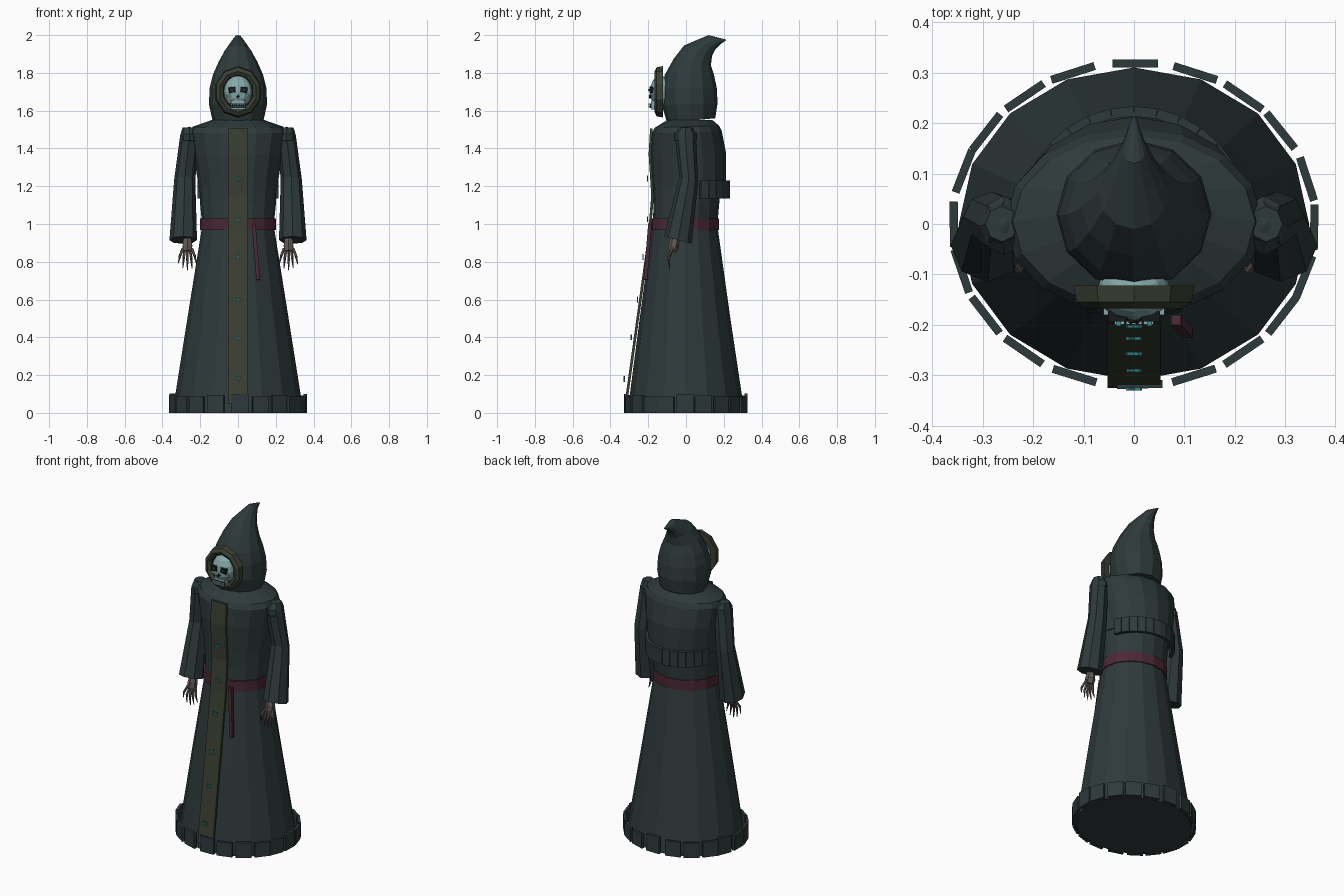
import bpy, bmesh, math, random
from mathutils import Vector, Matrix

if "Cube" in bpy.data.objects:
    bpy.data.objects.remove(bpy.data.objects["Cube"])

random.seed(4)

def mat(name, *rgb):
    m = bpy.data.materials.new(name)
    m.diffuse_color = (*rgb, 1)
    m.use_nodes = True
    m.node_tree.nodes["Principled BSDF"].inputs["Base Color"].default_value = m.diffuse_color
    return m

CLOTH = mat("cloth", 0.028, 0.042, 0.043)
TRIM = mat("trim", 0.042, 0.05, 0.032)
BELT = mat("belt_red", 0.07, 0.022, 0.034)
BONE = mat("bone", 0.12, 0.1, 0.09)
MASK = mat("pale_skull", 0.24, 0.4, 0.4)
DARK = mat("dark", 0.008, 0.01, 0.012)
GLOW = mat("teal", 0.04, 0.28, 0.3)

def finish(name, bm, material):
    bmesh.ops.recalc_face_normals(bm, faces=bm.faces)
    me = bpy.data.meshes.new(name)
    bm.to_mesh(me)
    bm.free()
    me.materials.append(material)
    ob = bpy.data.objects.new(name, me)
    bpy.context.collection.objects.link(ob)
    return ob

def loft(name, rings, n, material, cap=True):
    """Each ring: front y, front z, back y, back z, centre x, half width."""
    bm = bmesh.new()
    loops = []
    for yf, zf, yb, zb, cx, rx in rings:
        mid = Vector((cx, (yf + yb) / 2, (zf + zb) / 2))
        half = Vector((0, (yb - yf) / 2, (zb - zf) / 2))
        loops.append([bm.verts.new(mid + Vector((rx * math.cos(a), 0, 0)) + half * math.sin(a))
                      for a in (2 * math.pi * i / n for i in range(n))])
    for lo, hi in zip(loops, loops[1:]):
        for i in range(n):
            j = (i + 1) % n
            bm.faces.new((lo[i], lo[j], hi[j], hi[i]))
    if cap:
        bm.faces.new(loops[0])
        bm.faces.new(loops[-1])
    return finish(name, bm, material)

def add_box(bm, loc, size, rot=Matrix.Identity(4)):
    bmesh.ops.create_cube(bm, size=1, matrix=Matrix.Translation(loc) @ rot @ Matrix.Diagonal((*size, 1)))

def box(name, loc, size, material, rot=Matrix.Identity(4)):
    bm = bmesh.new()
    add_box(bm, loc, size, rot)
    return finish(name, bm, material)

def ball(name, loc, size, u, v, material):
    bm = bmesh.new()
    bmesh.ops.create_uvsphere(bm, u_segments=u, v_segments=v, radius=1,
                              matrix=Matrix.Translation(loc) @ Matrix.Diagonal((*size, 1)))
    return finish(name, bm, material)

def add_bone(bm, a, b, r1, r2, n=5):
    a, b = Vector(a), Vector(b)
    rot = (b - a).to_track_quat('Z', 'Y').to_matrix().to_4x4()
    bmesh.ops.create_cone(bm, cap_ends=True, segments=n, radius1=r1, radius2=r2, depth=(b - a).length,
                          matrix=Matrix.Translation((a + b) / 2) @ rot)

def tabs(name, angles, cy, rx, ry, z_range, width, thick, jitter):
    """Row of flat cloth tabs standing around an ellipse."""
    bm = bmesh.new()
    for a in angles:
        z0, z1 = z_range
        z1 -= random.uniform(0, jitter)
        turn = math.atan2(rx * math.sin(a) * rx, ry * math.cos(a) * rx) if jitter < 0 else \
            math.atan2(math.sin(a) / ry, math.cos(a) / rx)
        add_box(bm, (rx * math.cos(a), cy + ry * math.sin(a), (z0 + z1) / 2),
                (thick, width, z1 - z0), Matrix.Rotation(turn, 4, 'Z'))
    return finish(name, bm, CLOTH)

# Robe skirt, waist and shoulder cape
loft("robe_skirt", [(-.31, 0, .31, 0, 0, .347), (-.245, .5, .235, .5, 0, .268),
                    (-.178, 1.0, .165, 1.0, 0, .188)], 16, CLOTH)
loft("waist", [(-.176, .98, .165, .98, 0, .188), (-.172, 1.1, .175, 1.1, 0, .2),
               (-.18, 1.24, .19, 1.24, 0, .205)], 16, CLOTH)
loft("shoulder_cape", [(-.18, 1.2, .212, 1.18, 0, .207), (-.19, 1.37, .213, 1.37, 0, .235),
                       (-.182, 1.48, .19, 1.49, 0, .255), (-.165, 1.51, .175, 1.52, 0, .24),
                       (-.1, 1.55, .14, 1.55, 0, .14)], 16, CLOTH)

# Ragged hem and back pleats
tabs("ragged_hem", [2 * math.pi * (i + random.uniform(-.12, .12)) / 20 for i in range(20)],
     0, .357, .318, (0, .105), .09, .016, .02)
tabs("back_pleats", [math.radians(24 + 12 * i) for i in range(12)],
     .01, .215, .212, (1.135, 1.23), .044, .02, 0)

# Belt with hanging tail
loft("belt", [(-.19, .967, .176, .967, 0, .2), (-.19, 1.03, .176, 1.03, 0, .2)], 16, BELT)
bm = bmesh.new()
add_bone(bm, (.083, -.19, 1.0), (.107, -.215, .705), .014, .014, 4)
finish("belt_tail", bm, BELT)

# Front placket strip following the robe
path = [(-.325, .05), (-.2, .95), (-.194, 1.03), (-.184, 1.15), (-.198, 1.37), (-.19, 1.505)]
bm = bmesh.new()
rows = [[bm.verts.new((x, y + d, z)) for x, d in ((-.052, 0), (.052, 0), (.052, .014), (-.052, .014))]
        for y, z in path]
for lo, hi in zip(rows, rows[1:]):
    for i in range(4):
        j = (i + 1) % 4
        bm.faces.new((lo[i], lo[j], hi[j], hi[i]))
bm.faces.new(rows[0])
bm.faces.new(rows[-1])
finish("front_placket", bm, TRIM)

# Small cross-stitch marks on the placket
bm = bmesh.new()
for k, (y, z) in enumerate([(-.203, 1.24), (-.203, 1.025), (-.227, .825),
                            (-.257, .6), (-.29, .4), (-.327, .18)]):
    for s in (-1, 1):
        add_box(bm, (0, y, z), (.034, .006, .006), Matrix.Rotation(s * .75 + .2 * (k % 3 - 1), 4, 'Y'))
finish("stitch_marks", bm, GLOW)

# Hood with a backward-bent tip
loft("hood", [(-.1, 1.535, .155, 1.56, 0, .135), (-.128, 1.63, .167, 1.64, 0, .154),
              (-.128, 1.72, .163, 1.72, 0, .15), (-.112, 1.79, .148, 1.79, 0, .133),
              (-.065, 1.875, .132, 1.84, 0, .103), (-.01, 1.945, .138, 1.89, 0, .07),
              (.06, 1.975, .155, 1.925, 0, .045), (.12, 2.0, .18, 1.95, 0, .024),
              (.208, 1.978, .213, 1.973, 0, .004)], 12, CLOTH)

# Hood opening: rim and dark lining
bm = bmesh.new()
N = 10
rim = []
for i in range(N):
    a = 2 * math.pi * (i + .5) / N
    rim.append([bm.verts.new((r * math.cos(a), y, 1.7 + 1.08 * r * math.sin(a)))
                for r, y in ((.126, -.122), (.12, -.155), (.1, -.167), (.082, -.155), (.085, -.122))])
for i in range(N):
    p, q = rim[i], rim[(i + 1) % N]
    for k in range(5):
        m = (k + 1) % 5
        bm.faces.new((p[k], q[k], q[m], p[m]))
finish("hood_rim", bm, TRIM)
bm = bmesh.new()
bmesh.ops.create_circle(bm, cap_ends=True, segments=N, radius=.1,
                        matrix=Matrix.Translation((0, -.135, 1.7)) @ Matrix.Rotation(math.pi / 2, 4, 'X'))
finish("hood_lining", bm, DARK)

# Skull face
ball("skull", (0, -.135, 1.70), (.075, .056, .085), 12, 8, MASK)
box("jaw", (0, -.165, 1.63), (.075, .04, .045), MASK)
for s in (-1, 1):
    box("eye_socket", (s * .031, -.183, 1.71), (.037, .02, .03), DARK, Matrix.Rotation(s * .15, 4, 'Y'))
    box("eye_glow", (s * .031, -.197, 1.71), (.01, .01, .01), GLOW)
    box("cheekbone", (s * .045, -.17, 1.678), (.03, .02, .012), MASK)
box("nose_hole", (0, -.19, 1.675), (.014, .012, .018), DARK, Matrix.Rotation(math.pi / 4, 4, 'Y'))
box("mouth", (0, -.186, 1.627), (.085, .008, .024), DARK)
bm = bmesh.new()
for i in range(7):
    for z in (1.633, 1.621):
        add_box(bm, ((i - 3) * .0115, -.193, z), (.008, .012, .009))
finish("teeth", bm, MASK)

# Sleeves, shoulder caps and bony hands, mirrored left and right
for s, side in ((1, "left"), (-1, "right")):
    loft(side + "_sleeve", [(-.035, 1.51, .035, 1.51, s * .262, .032), (-.06, 1.47, .052, 1.47, s * .256, .05),
                            (-.035, 1.25, .064, 1.22, s * .282, .056),
                            (-.115, .935, .03, .895, s * .29, .073)], 8, CLOTH)
    ball(side + "_shoulder", (s * .258, -.003, 1.46), (.047, .062, .055), 8, 5, CLOTH)
    bm = bmesh.new()
    hand = Vector((s * .268, -.065, .885))
    add_bone(bm, hand + Vector((0, .01, .06)), hand, .022, .028, 6)
    add_bone(bm, hand, hand + Vector((0, -.008, -.03)), .03, .024, 6)
    for i, length in enumerate((.08, .105, .115, .105, .085)):
        t = (i - 2) / 2
        a = hand + Vector((t * .024, -.005, -.015))
        b = a + Vector((t * .016, -.022, -length * .5))
        c = a + Vector((t * .025, -.016, -length))
        add_bone(bm, a, b, .008, .007)
        add_bone(bm, b, c, .007, .002)
    finish(side + "_hand", bm, BONE)
